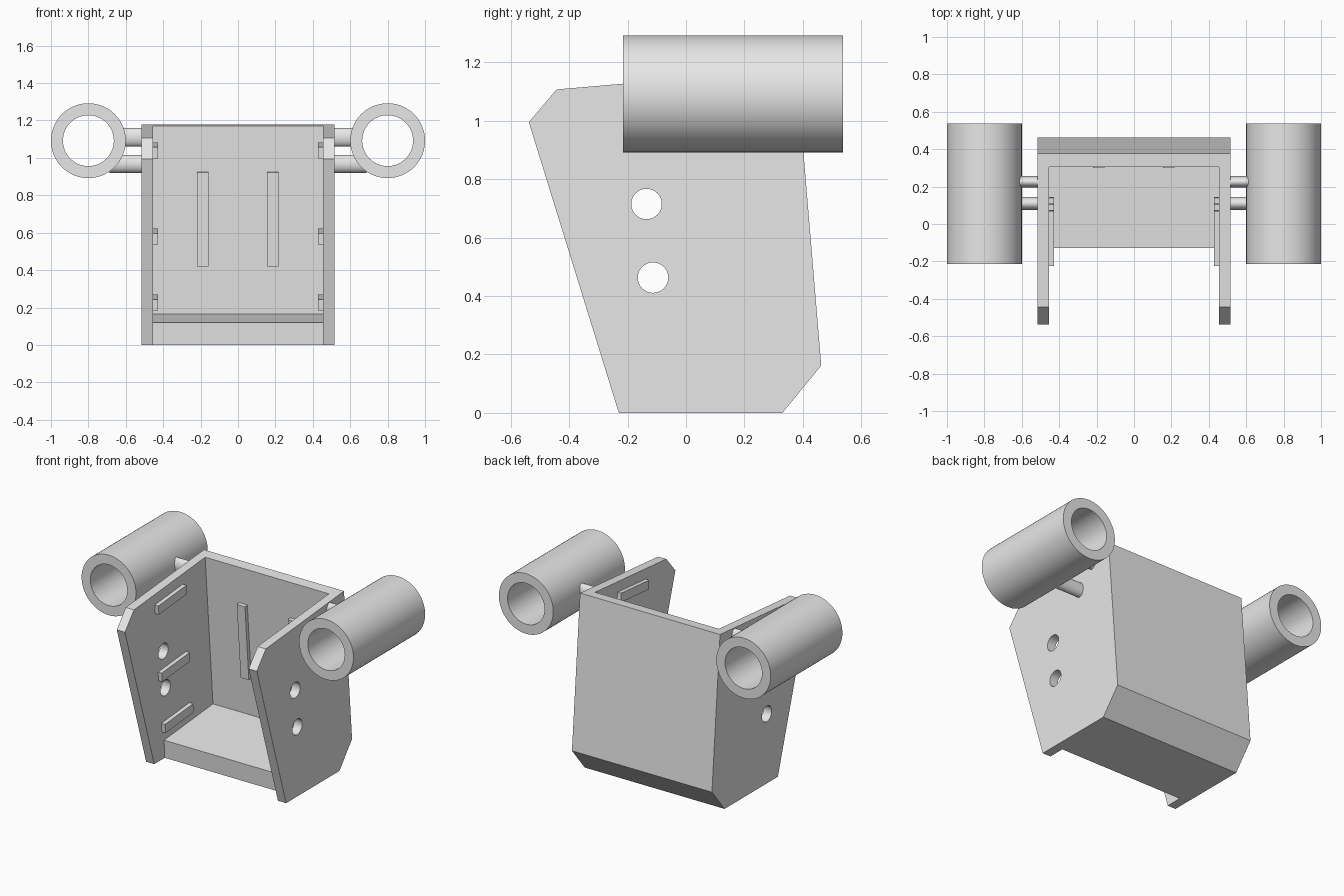
import bpy, bmesh, math
from mathutils import Matrix

if "Cube" in bpy.data.objects:
    bpy.data.objects.remove(bpy.data.objects["Cube"])

grey = bpy.data.materials.new("plain grey")
grey.diffuse_color = (0.8, 0.8, 0.8, 1)
grey.use_nodes = True
grey.node_tree.nodes["Principled BSDF"].inputs["Base Color"].default_value = grey.diffuse_color

TILT = 0.086  # slope of floor, top edge and rails


def finish(name, bm):
    bmesh.ops.recalc_face_normals(bm, faces=bm.faces[:])
    me = bpy.data.meshes.new(name)
    bm.to_mesh(me)
    bm.free()
    me.materials.append(grey)
    ob = bpy.data.objects.new(name, me)
    bpy.context.collection.objects.link(ob)
    return ob


def prism(name, profile, x0, x1):
    """Extrude a (y, z) profile along x."""
    bm = bmesh.new()
    face = bm.faces.new([bm.verts.new((x0, y, z)) for y, z in profile])
    new = bmesh.ops.extrude_face_region(bm, geom=[face])["geom"]
    verts = [v for v in new if isinstance(v, bmesh.types.BMVert)]
    bmesh.ops.translate(bm, verts=verts, vec=(x1 - x0, 0, 0))
    return finish(name, bm)


def rod(name, x0, x1, y, z, ry, rz):
    """Elliptical rod along x."""
    bm = bmesh.new()
    m = (Matrix.Translation(((x0 + x1) / 2, y, z))
         @ Matrix.Diagonal((1, ry, rz, 1)) @ Matrix.Rotation(math.pi / 2, 4, 'Y'))
    bmesh.ops.create_cone(bm, cap_ends=True, segments=48, radius1=1, radius2=1,
                          depth=abs(x1 - x0), matrix=m)
    return finish(name, bm)


def tube(name, x, z, r_out, r_in, y0, y1, n=72):
    """Open pipe along y."""
    bm = bmesh.new()
    rings = []
    for r, y in ((r_out, y0), (r_out, y1), (r_in, y1), (r_in, y0)):
        rings.append([bm.verts.new((x + r * math.cos(2 * math.pi * i / n), y,
                                    z + r * math.sin(2 * math.pi * i / n)))
                      for i in range(n)])
    for k in range(4):
        a, b = rings[k], rings[(k + 1) % 4]
        for i in range(n):
            j = (i + 1) % n
            bm.faces.new((a[i], a[j], b[j], b[i]))
    return finish(name, bm)


def activate(ob):
    bpy.ops.object.select_all(action='DESELECT')
    ob.select_set(True)
    bpy.context.view_layer.objects.active = ob


def smooth(ob):
    activate(ob)
    bpy.ops.object.shade_smooth_by_angle(angle=math.radians(35))


def cut(ob, cutter):
    cutter.hide_render = True
    mod = ob.modifiers.new("cut", 'BOOLEAN')
    mod.operation = 'DIFFERENCE'
    mod.solver = 'EXACT'
    mod.object = cutter
    activate(ob)
    bpy.ops.object.modifier_apply(modifier=mod.name)
    bpy.data.objects.remove(cutter, do_unlink=True)


# Housing: side profile, hollowed so side walls, back and floor remain
housing = prism("housing", [(-0.23, 0), (0.33, 0), (0.463, 0.162), (0.378, 1.178),
                            (-0.443, 1.107), (-0.538, 0.995)], -0.515, 0.515)
cut(housing, prism("cavity_cutter", [(-0.8, -0.2), (-0.12, -0.2), (-0.12, 0),
                                     (-0.127, 0.12), (0.387, 0.165), (0.305, 1.172),
                                     (0.295, 1.3), (-0.8, 1.3)], -0.455, 0.455))

# Pairs of round holes through both side walls
for y, z in ((-0.135, 0.715), (-0.113, 0.463)):
    cut(housing, rod("hole_cutter", -0.7, 0.7, y, z, 0.052, 0.052))
smooth(housing)

# Two upright ribs on the inside of the back wall
for i, x in enumerate((-0.189, 0.186)):
    prism(f"back_rib_{i}", [(0.300, 0.923), (0.345, 0.927), (0.386, 0.424), (0.341, 0.42)],
          x - 0.03, x + 0.03)

for side, s in (("left", -1), ("right", 1)):
    # Sloping rails on the inside of the side walls
    for i, (y, z) in enumerate(((-0.22, 0.997), (-0.185, 0.537), (-0.15, 0.183))):
        y1, rise = y + 0.295, 0.295 * TILT
        prism(f"{side}_rail_{i}", [(y, z), (y1, z + rise), (y1 - 0.005, z + rise + 0.06),
                                   (y - 0.005, z + 0.06)], s * 0.428, s * 0.46)
    # Carrying tube and the two struts that hold it
    smooth(tube(f"{side}_tube", s * 0.8, 1.092, 0.2, 0.136, -0.215, 0.538))
    smooth(rod(f"{side}_upper_strut", s * 0.5, s * 0.65, 0.225, 1.11, 0.031, 0.05))
    smooth(rod(f"{side}_lower_strut", s * 0.5, s * 0.687, 0.11, 0.968, 0.035, 0.048))
